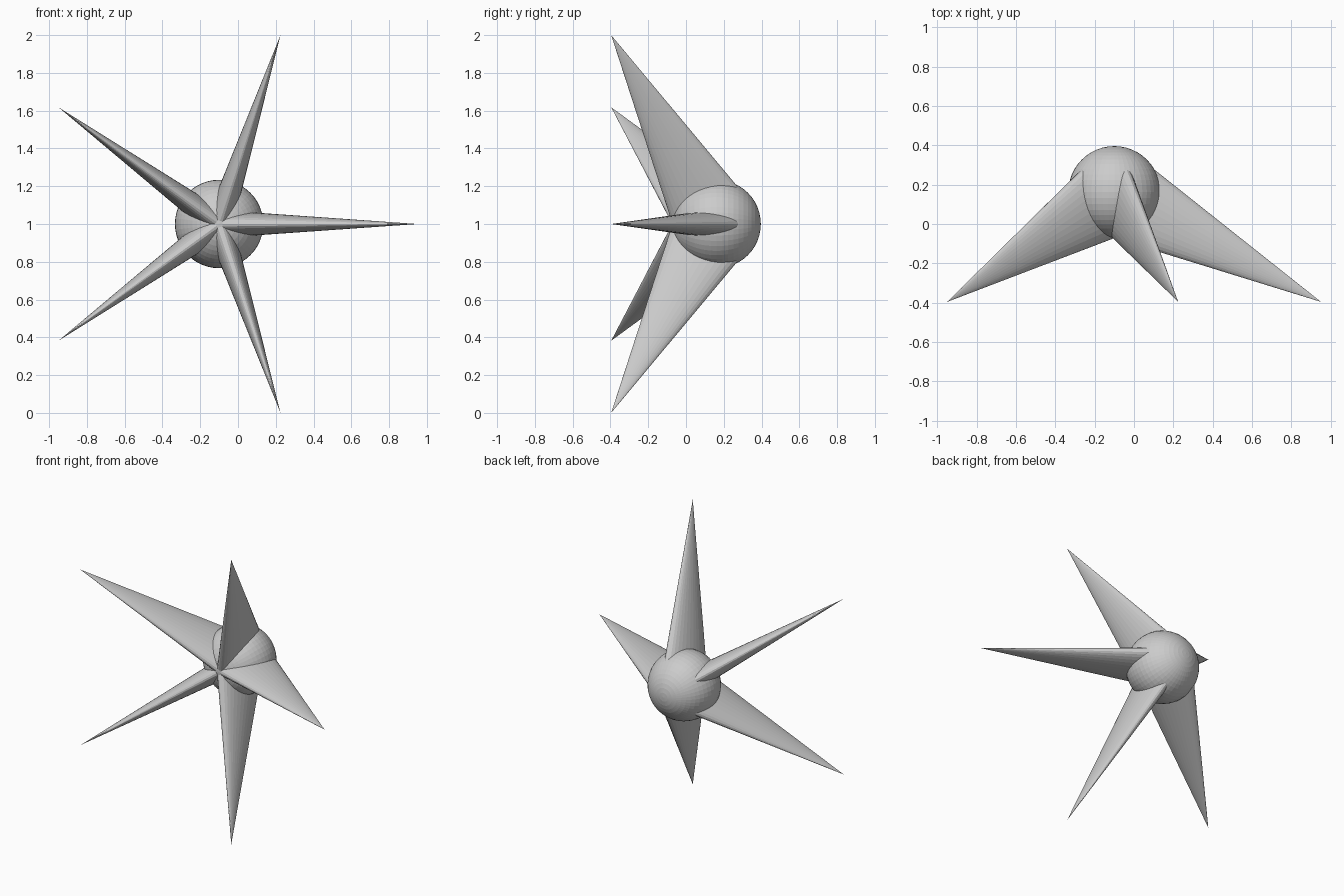
import bpy, bmesh, math
from mathutils import Matrix, Vector

if "Cube" in bpy.data.objects:
    bpy.data.objects.remove(bpy.data.objects["Cube"])

CENTRE = Vector((-0.10, 0.162, 1.0))   # ball centre
BALL_R = 0.234
TIP_R, TIP_Y = 1.051, -0.396           # spike tips lie on this circle
BASE_R, BASE_Y = 0.11, 0.10            # centre of each oval spike base
HALF_DEPTH, HALF_WIDTH = 0.20, 0.066   # oval base half sizes


def add_object(name, bm):
    bmesh.ops.recalc_face_normals(bm, faces=bm.faces)
    mesh = bpy.data.meshes.new(name)
    bm.to_mesh(mesh)
    bm.free()
    obj = bpy.data.objects.new(name, mesh)
    bpy.context.collection.objects.link(obj)
    return obj


def spike(name, angle, sides=32):
    # flattened cone pointing outward and forward
    spin = Matrix.Rotation(-angle, 3, 'Y')
    base = Vector((BASE_R, BASE_Y, 0))
    tip = Vector((TIP_R, TIP_Y, 0))
    axis = (tip - base).normalized()
    across = Vector((-axis.y, axis.x, 0))
    offset = Vector((CENTRE.x, 0, CENTRE.z))
    bm = bmesh.new()
    ring = []
    for i in range(sides):
        a = 2 * math.pi * i / sides
        p = base + across * HALF_DEPTH * math.cos(a)
        p.z += HALF_WIDTH * math.sin(a)
        ring.append(bm.verts.new(spin @ p + offset))
    top = bm.verts.new(spin @ tip + offset)
    for i in range(sides):
        bm.faces.new((ring[i], ring[(i + 1) % sides], top))
    bm.faces.new(ring)
    return add_object(name, bm)


# round core, poles along y
bm = bmesh.new()
bmesh.ops.create_uvsphere(
    bm, u_segments=48, v_segments=24, radius=BALL_R,
    matrix=Matrix.Translation(CENTRE) @ Matrix.Rotation(math.pi / 2, 4, 'X'))
add_object("core_ball", bm)

# five spikes around the core
for k in range(5):
    spike(f"spike_{k + 1}", math.radians(72 * k))
